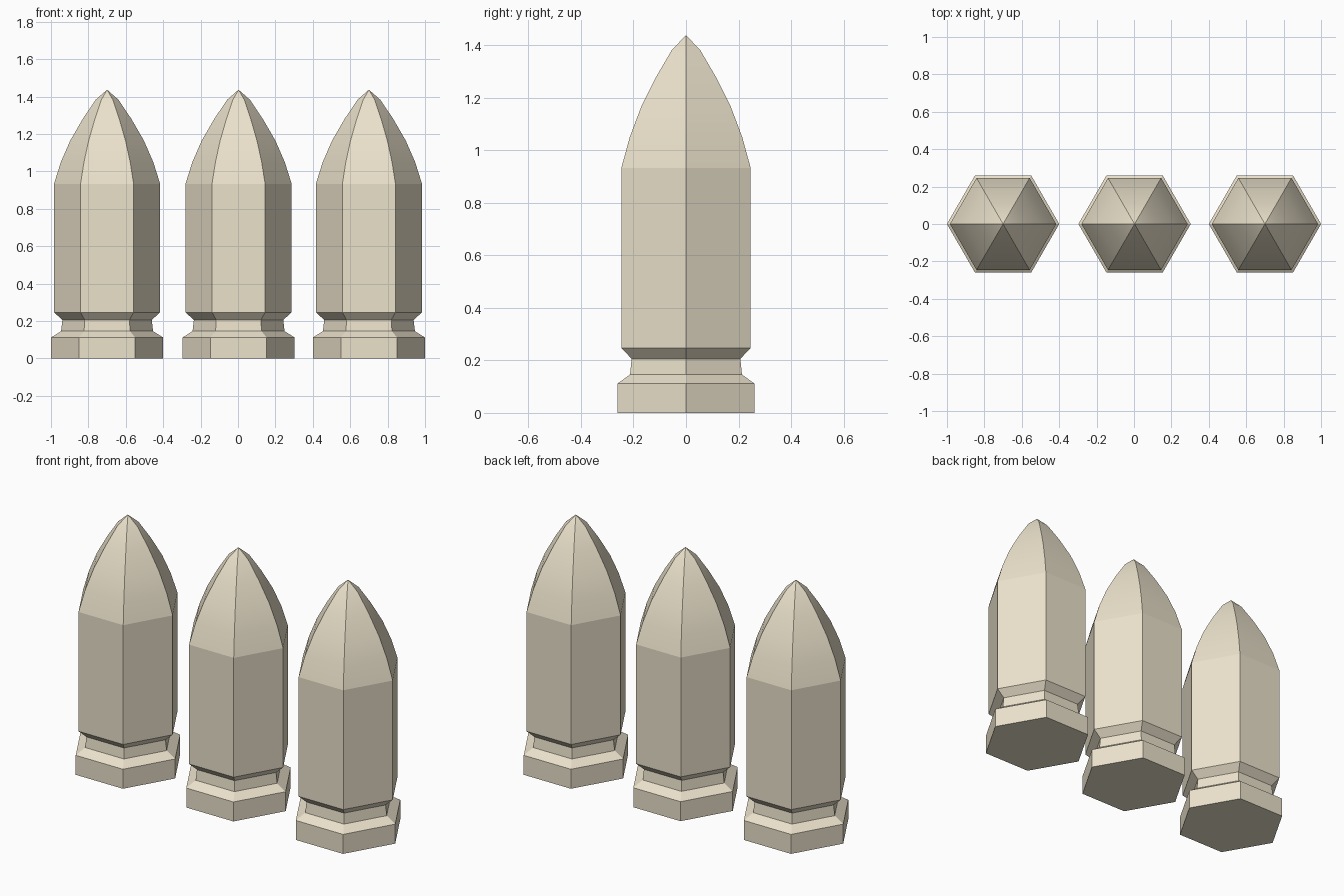
import bpy, bmesh, math

if "Cube" in bpy.data.objects:
    bpy.data.objects.remove(bpy.data.objects["Cube"])

# Side profile: distance from axis to the flat faces, height
PROFILE = [(0.26, 0.0), (0.26, 0.112), (0.213, 0.146), (0.207, 0.206),
           (0.246, 0.247), (0.246, 0.933), (0.214, 1.05), (0.171, 1.164),
           (0.113, 1.28), (0.053, 1.383)]
TIP_Z = 1.437
SHOULDER_Z = 0.933
SIDES = 6


def hex_cartridge(name, x):
    bm = bmesh.new()
    # Stacked six-sided rings, corners pointing along x
    rings = []
    for apothem, z in PROFILE:
        r = apothem / math.cos(math.pi / SIDES)
        rings.append([bm.verts.new((r * math.cos(math.tau * i / SIDES),
                                    r * math.sin(math.tau * i / SIDES), z))
                      for i in range(SIDES)])
    bm.faces.new(rings[0][::-1])
    for low, high in zip(rings, rings[1:]):
        for i in range(SIDES):
            j = (i + 1) % SIDES
            bm.faces.new((low[i], low[j], high[j], high[i]))
    # Pointed tip
    tip = bm.verts.new((0, 0, TIP_Z))
    for i in range(SIDES):
        bm.faces.new((rings[-1][i], rings[-1][(i + 1) % SIDES], tip))
    bm.normal_update()
    # Curved nose is smooth vertically, with crisp ridges
    for f in bm.faces:
        f.smooth = min(v.co.z for v in f.verts) > SHOULDER_Z - 0.001
    for e in bm.edges:
        e.smooth = e.calc_face_angle(0) < math.radians(20)
    mesh = bpy.data.meshes.new(name)
    bm.to_mesh(mesh)
    bm.free()
    obj = bpy.data.objects.new(name, mesh)
    obj.location.x = x
    bpy.context.collection.objects.link(obj)

    mat = bpy.data.materials.get("cream") or bpy.data.materials.new("cream")
    mat.diffuse_color = (0.83, 0.76, 0.6, 1)
    mat.use_nodes = True
    mat.node_tree.nodes["Principled BSDF"].inputs["Base Color"].default_value = mat.diffuse_color
    mesh.materials.append(mat)


# Row of three
for name, x in (("left_cartridge", -0.7), ("middle_cartridge", 0.003), ("right_cartridge", 0.7)):
    hex_cartridge(name, x)
